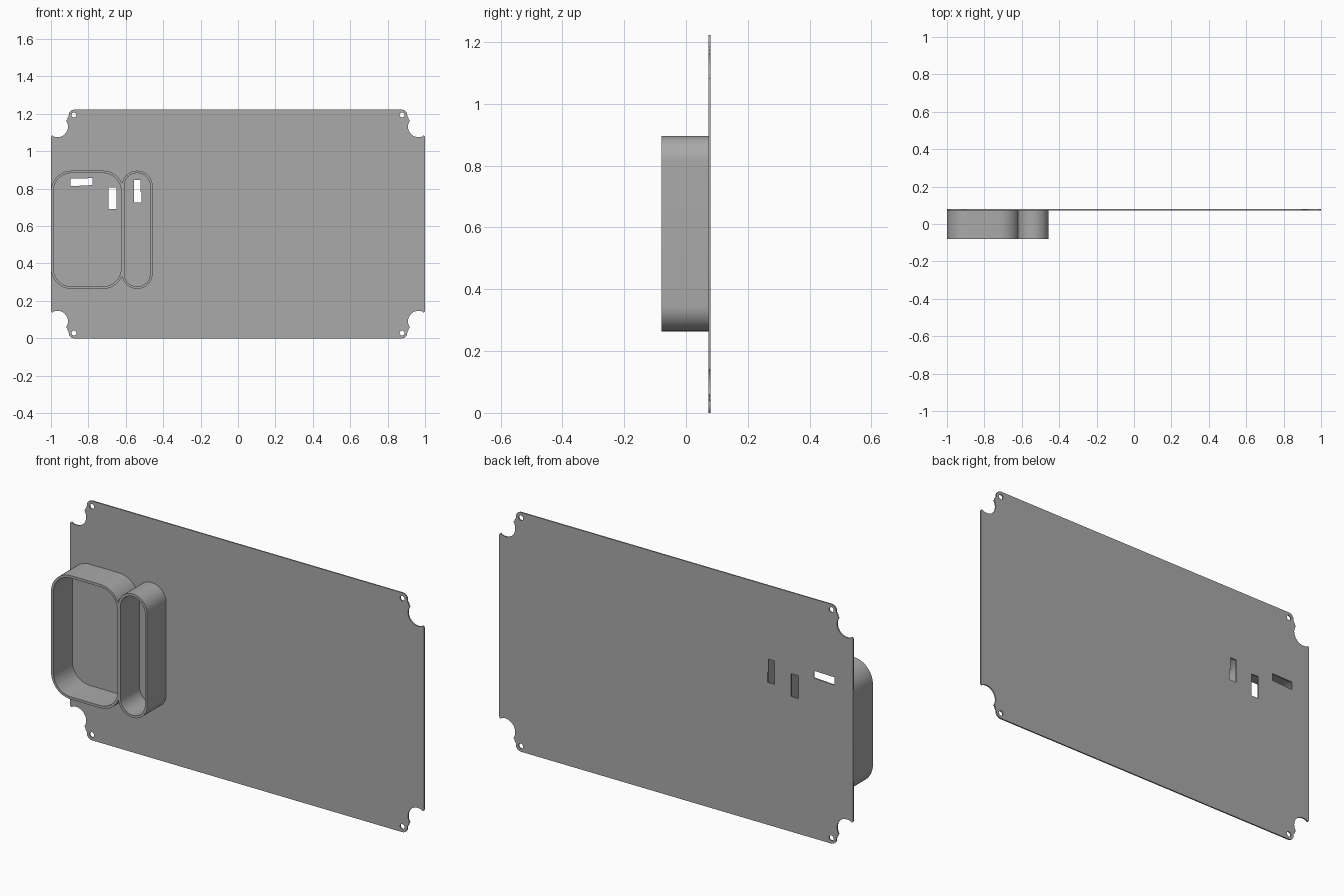
import bpy
from math import cos, sin, radians, pi

if "Cube" in bpy.data.objects:
    bpy.data.objects.remove(bpy.data.objects["Cube"], do_unlink=True)

HEIGHT = 1.222
MID = HEIGHT / 2
FRONT, PLATE_FRONT, BACK = -0.08, 0.073, 0.08

grey = bpy.data.materials.new("plain grey")
grey.use_nodes = True
grey.diffuse_color = (0.4, 0.4, 0.4, 1)
grey.node_tree.nodes["Principled BSDF"].inputs["Base Color"].default_value = (0.4, 0.4, 0.4, 1)


def arc(cx, cz, r, start, end, steps=12):
    """Points along an arc, angles in degrees."""
    angles = [radians(start + (end - start) * i / steps) for i in range(steps + 1)]
    return [(cx + r * cos(a), cz + r * sin(a)) for a in angles]


def rounded_rect(x0, x1, z0, z1, r):
    pts = []
    for i, (cx, cz) in enumerate([(x1 - r, z1 - r), (x0 + r, z1 - r),
                                  (x0 + r, z0 + r), (x1 - r, z0 + r)]):
        pts += arc(cx, cz, r, 90 * i, 90 * i + 90)
    return pts


def extrude_outline(name, loops, y0, y1):
    """Solid from an outer loop and hole loops in the x-z plane."""
    curve = bpy.data.curves.new(name, "CURVE")
    curve.dimensions = "2D"
    curve.fill_mode = "BOTH"
    curve.extrude = (y1 - y0) / 2
    for loop in loops:
        spline = curve.splines.new("POLY")
        spline.points.add(len(loop) - 1)
        for p, (x, z) in zip(spline.points, loop):
            p.co = (x, z, 0, 1)
        spline.use_cyclic_u = True
    obj = bpy.data.objects.new(name, curve)
    bpy.context.collection.objects.link(obj)
    obj.location.y = (y0 + y1) / 2
    obj.rotation_euler.x = pi / 2
    bpy.ops.object.select_all(action="DESELECT")
    obj.select_set(True)
    bpy.context.view_layer.objects.active = obj
    bpy.ops.object.convert(target="MESH")
    obj = bpy.context.object
    obj.data.materials.clear()
    obj.data.materials.append(grey)
    bpy.ops.object.shade_smooth_by_angle(angle=radians(30))
    return obj


# Notched corner with a rounded screw tab, measured from the plate centre
HOLE_X, HOLE_Z = 0.877, MID - 0.028
corner = [(1, MID - 0.148), (0.997, MID - 0.141), (0.991, MID - 0.138)]
corner += arc(0.965, MID - 0.091, 0.056, -70, -215, 16)
corner += [(0.912, MID - 0.052), (0.913, MID - 0.046), (0.906, MID - 0.038)]
corner += arc(HOLE_X, HOLE_Z, 0.028, 0, 90, 8)

# Plate outline: the corner mirrored into four quadrants
outline, holes = [], []
for sx, sz in [(1, 1), (-1, 1), (-1, -1), (1, -1)]:
    pts = [(sx * x, MID + sz * z) for x, z in corner]
    outline += pts if sx * sz > 0 else pts[::-1]
    holes.append(arc(sx * HOLE_X, MID + sz * HOLE_Z, 0.013, 0, 345, 23))

# Slots through the plate
holes.append([(-0.895, 0.813), (-0.778, 0.819), (-0.778, 0.856), (-0.895, 0.854)])
holes.append([(-0.692, 0.69), (-0.65, 0.69), (-0.65, 0.807), (-0.692, 0.807)])
holes.append([(-0.557, 0.727), (-0.516, 0.727), (-0.516, 0.778),
              (-0.521, 0.782), (-0.521, 0.847), (-0.557, 0.847)])
extrude_outline("back_plate", [outline] + holes, PLATE_FRONT, BACK)

# Open-fronted rims
WALL = 0.013
for name, x0, x1, r in [("wide_rim", -1, -0.612, 0.11),
                        ("narrow_rim", -0.621, -0.457, 0.0815)]:
    z0, z1 = 0.264, 0.896
    outer = rounded_rect(x0, x1, z0, z1, r)
    inner = rounded_rect(x0 + WALL, x1 - WALL, z0 + WALL, z1 - WALL, r - WALL)
    extrude_outline(name, [outer, inner], FRONT, PLATE_FRONT)
